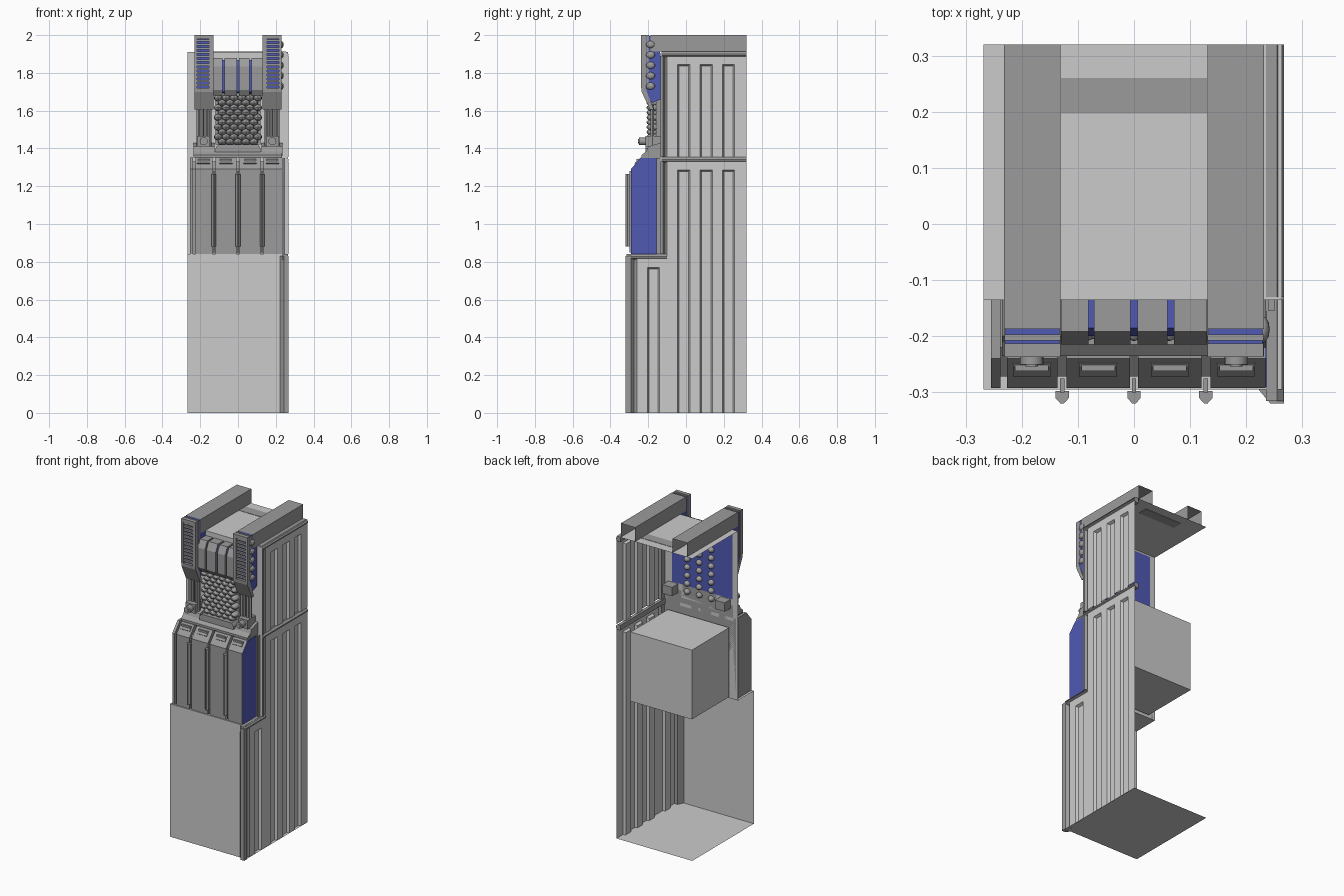
import bpy, bmesh
from math import pi
from mathutils import Matrix, Vector

if "Cube" in bpy.data.objects:
    bpy.data.objects.remove(bpy.data.objects["Cube"])


def material(name, color):
    m = bpy.data.materials.new(name)
    m.diffuse_color = (*color, 1)
    m.use_nodes = True
    m.node_tree.nodes["Principled BSDF"].inputs["Base Color"].default_value = m.diffuse_color
    return m


blue = material("blue_core", (0.08, 0.1, 0.45))
dark = material("dark_grey", (0.33, 0.33, 0.33))


class Part:
    """Collects primitives into one mesh object."""
    def __init__(self):
        self.bm = bmesh.new()

    def face(self, *pts):
        self.bm.faces.new([self.bm.verts.new(p) for p in pts])

    def box(self, x0, x1, y0, y1, z0, z1):
        c = Vector((x0 + x1, y0 + y1, z0 + z1)) / 2
        s = Matrix.Diagonal((x1 - x0, y1 - y0, z1 - z0, 1))
        bmesh.ops.create_cube(self.bm, size=1, matrix=Matrix.Translation(c) @ s)

    def prism(self, prof, a0, a1, axis='x'):
        put = {'x': lambda p, a: (a, p[0], p[1]), 'z': lambda p, a: (p[0], p[1], a),
               'y': lambda p, a: (p[0], a, p[1])}[axis]
        a = [self.bm.verts.new(put(p, a0)) for p in prof]
        b = [self.bm.verts.new(put(p, a1)) for p in prof]
        n = len(prof)
        faces = [self.bm.faces.new(a), self.bm.faces.new(b[::-1])]
        faces += [self.bm.faces.new((a[i], b[i], b[(i + 1) % n], a[(i + 1) % n])) for i in range(n)]
        bmesh.ops.recalc_face_normals(self.bm, faces=faces)

    def ball(self, c, s):
        bmesh.ops.create_uvsphere(self.bm, u_segments=12, v_segments=8, radius=1,
                                  matrix=Matrix.Translation(c) @ Matrix.Diagonal((*s, 1)))

    def rod(self, c, r, length, axis='z', seg=12):
        rot = Matrix.Rotation(pi / 2, 4, 'X') if axis == 'y' else Matrix()
        bmesh.ops.create_cone(self.bm, cap_ends=True, segments=seg, radius1=r, radius2=r,
                              depth=length, matrix=Matrix.Translation(c) @ rot)

    def done(self, name, mat=None, smooth=False):
        me = bpy.data.meshes.new(name)
        self.bm.to_mesh(me)
        self.bm.free()
        ob = bpy.data.objects.new(name, me)
        bpy.context.collection.objects.link(ob)
        if mat:
            me.materials.append(mat)
        if smooth:
            bpy.context.view_layer.objects.active = ob
            ob.select_set(True)
            bpy.ops.object.shade_smooth_by_angle()
            ob.select_set(False)


L, R, F, M, B = -0.268, 0.264, -0.295, -0.135, 0.32

# Thin shell: floor, lower front, ledge, upper wall, roof
p = Part()
p.face((L, F, 0), (L, B, 0), (R, B, 0), (R, F, 0))
p.face((L, F, 0), (R, F, 0), (R, F, .84), (L, F, .84))
p.face((L, F, .84), (R, F, .84), (R, M, .84), (L, M, .84))
p.face((L, M, .84), (R, M, .84), (R, M, 1.91), (L, M, 1.91))
p.face((L, M, 1.91), (R, M, 1.91), (R, B, 1.91), (L, B, 1.91))
p.done("shell")
p = Part()
p.box(-.13, .13, .197, .26, 1.908, 1.912)
p.done("roof_band", dark)
p = Part()
p.face((-.232, M + .001, 1.47), (.19, M + .001, 1.47), (.19, M + .001, 1.9), (-.232, M + .001, 1.9))
p.done("wall_back_plate", blue)

# Box behind the wall
p = Part()
p.box(-.214, .214, -.125, .247, .852, 1.29)
p.done("rear_box")


# Grooved side sheets
def sheet(p, y0, y1, z0, z1, grooves, top):
    xo, xi, b = .262, .246, .008
    y = y0
    for g0, g1 in grooves:
        p.face((xo, y, z0), (xo, g0, z0), (xo, g0, z1), (xo, y, z1))
        p.face((xo, g0, top), (xo, g1, top), (xo, g1, z1), (xo, g0, z1))
        p.face((xi, g0 + b, z0), (xi, g1 - b, z0), (xi, g1 - b, top - b), (xi, g0 + b, top - b))
        p.face((xo, g0, z0), (xi, g0 + b, z0), (xi, g0 + b, top - b), (xo, g0, top))
        p.face((xi, g1 - b, z0), (xo, g1, z0), (xo, g1, top), (xi, g1 - b, top - b))
        p.face((xo, g0, top), (xi, g0 + b, top - b), (xi, g1 - b, top - b), (xo, g1, top))
        y = g1
    p.face((xo, y, z0), (xo, y1, z0), (xo, y1, z1), (xo, y, z1))


tall = [(-.045, .02), (.075, .14), (.192, .257)]
p = Part()
sheet(p, -.26, -.10, 0, .82, [(-.205, -.14)], .77)
sheet(p, -.10, B, 0, 1.33, tall, 1.285)
sheet(p, -.10, B, 1.355, 1.89, tall, 1.845)
p.done("side_sheets")

# Side panel edging: vertical strips and sloped ledges
p = Part()
p.prism([(.222, F), (.243, -.32), (.267, -.32), (.267, -.29), (.25, -.275), (.262, -.258), (.24, -.258)], 0, .83, 'z')
for z, y0, y1 in ((.825, -.315, -.10), (1.338, -.13, B), (1.896, -.13, B)):
    p.prism([(.235, z + .016), (.255, z + .016), (.267, z + .004), (.267, z - .004),
             (.252, z - .016), (.235, z - .016)], y0, y1, 'y')
for z0, z1 in ((.84, 1.33), (1.355, 1.89)):
    p.prism([(.24, M), (.267, M), (.267, -.122), (.252, -.112), (.262, -.10), (.24, -.10)], z0, z1, 'z')
p.box(.24, .25, -.155, M, .84, 1.35)
p.done("side_edging", dark)


# Four front panels over a recessed core, blue plate on the right end
def front_profile(d):
    return [(M, .842), (-.292 + d, .842), (-.292 + d, 1.29), (-.24 + d, 1.352 - d), (M, 1.352 - d)]


p = Part()
p.prism(front_profile(.02), -.24, .234)
p.done("front_core", dark)
p = Part()
p.prism([(-.155, .842), (-.291, .842), (-.291, 1.29), (-.24, 1.35), (-.155, 1.35)], .2335, .236)
p.done("front_end_plate", blue)
p = Part()
for x0, x1 in ((-.226, -.136), (-.12, -.007), (.007, .12), (.136, .2335), (-.255, -.238)):
    p.prism(front_profile(0), x0, x1)
p.done("front_panels", dark)
p = Part()
for x in (-.182, -.064, .064, .182):
    p.prism([(-.272, 1.322), (-.254, 1.343), (-.249, 1.347), (-.245, 1.34), (-.265, 1.315)], x - .034, x + .034)
    p.box(x - .03, x + .03, -.262, -.25, 1.33, 1.345)
p.done("panel_handles", dark)
p = Part()
for x in (-.128, 0, .128):
    p.prism([(x - .012, -.298), (x + .012, -.298), (x + .012, -.31), (x + .003, -.32),
             (x - .003, -.32), (x - .012, -.31)], .88, 1.265, 'z')
    p.box(x - .004, x + .004, -.30, -.275, .85, 1.28)
p.done("front_fins", dark)

# Roof rails, open at the back
p = Part()
for s in (-1, 1):
    a, b = s * .131, s * .232
    ring = [(a, 1.912), (a, 2), (b, 2), (b, 1.912)]
    for (x0, z0), (x1, z1) in zip(ring, ring[1:]):
        p.face((x0, -.187, z0), (x1, -.187, z1), (x1, B, z1), (x0, B, z0))
p.done("roof_rails", dark)

# Slotted pillars with blue cores
core, cover, slats = Part(), Part(), Part()
for s in (-1, 1):
    xs = lambda a, b: sorted((s * a, s * b))
    core.prism([(M, 1.66), (-.18, 1.64), (-.22, 1.70), (-.22, 1.995), (-.155, 1.995), (M, 1.90)], *xs(.133, .229))
    cover.prism([(-.19, 1.605), (-.235, 1.70), (-.237, 1.72), (-.215, 1.72), (-.17, 1.605)], *xs(.131, .231))
    for a, b, y0, y1, z0, z1 in ((.131, .153, -.237, -.213, 1.72, 2), (.217, .231, -.237, -.213, 1.72, 2),
                                 (.131, .231, -.237, -.213, 1.98, 2), (.131, .231, -.208, -.197, 1.72, 2)):
        cover.box(*xs(a, b), y0, y1, z0, z1)
    for i in range(12):
        z = 1.73 + i * .0215
        slats.box(*xs(.153, .217), -.233, -.216, z, z + .011)
core.done("pillar_cores", blue)
cover.done("pillar_covers", dark)
slats.done("pillar_slats", dark)

# Outer studs on the right pillar
p = Part()
for i in range(5):
    p.ball((.229, -.188, 1.73 + i * .055), (.013, .024, .019))
p.done("pillar_studs", dark, smooth=True)

# Upper four-segment hood over a blue core
p = Part()
p.prism([(M, 1.69), (-.2, 1.70), (-.2, 1.84), (-.185, 1.868), (M, 1.868)], -.128, .128)
p.done("hood_core", blue)
p = Part()
for x0, x1 in ((-.13, -.081), (-.071, -.006), (.006, .06), (.071, .13)):
    p.prism([(M, 1.88), (-.192, 1.88), (-.215, 1.835), (-.215, 1.71), (-.195, 1.68), (M, 1.68)], x0, x1)
p.done("hood_segments", dark)

# Staggered stud field on a thin plate; some studs run through the wall
p = Part()
p.box(-.12, .12, -.16, M, 1.42, 1.69)
p.done("stud_plate", dark)
p = Part()
for r in range(10):
    n = 6 if r % 2 else 5
    for c in range(n):
        x = (c - (n - 1) / 2) * .042
        p.ball((x, -.175, 1.435 + r * .0258), (.022, .034, .018))
for r in range(7):
    for x in (-.084, 0, .084):
        p.ball((x, M, 1.435 + r * .0516), (.02, .022, .018))
p.done("stud_field", dark, smooth=True)

# Lower shelf under the studs
p = Part()
p.prism([(-.12, 1.352), (.12, 1.352), (.12, 1.40), (.105, 1.42), (-.105, 1.42), (-.12, 1.40)], -.215, M, 'y')
p.prism([(M, 1.352), (-.235, 1.352), (-.235, 1.365), (-.21, 1.385), (M, 1.385)], -.235, .232)
p.done("stud_shelf", dark)

# Pipes, clamps and bolts at both sides
pipes, clamps = Part(), Part()
for s in (-1, 1):
    for x in (.15, .168, .19, .21):
        pipes.rod((s * x, -.178, 1.50), .009, .26)
    x0, x1 = sorted((s * .15, s * .218))
    clamps.box(x0, x1, -.215, -.075, 1.41, 1.466)
    x0, x1 = sorted((s * .125, s * .235))
    clamps.prism([(M, 1.36), (-.22, 1.36), (-.20, 1.41), (M, 1.43)], x0, x1)
    pipes.rod((s * .182, -.23, 1.438), .021, .04, 'y', 16)
    pipes.rod((s * .182, -.25, 1.438), .011, .008, 'y')
pipes.done("pipes_and_bolts", dark, smooth=True)
clamps.done("pipe_clamps", dark)
